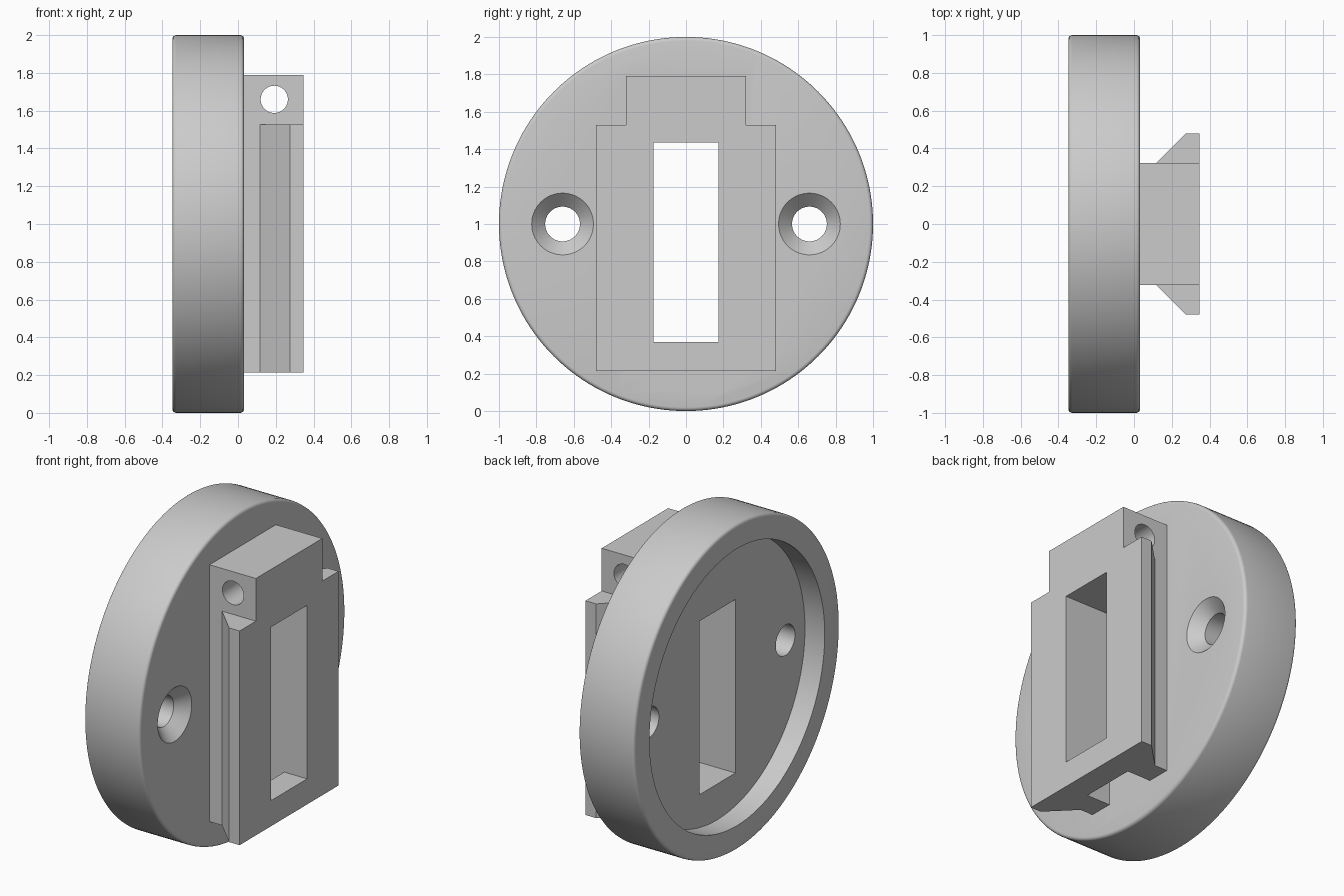
import bpy, math
from mathutils import Matrix

cube = bpy.data.objects.get("Cube")
if cube:
    bpy.data.objects.remove(cube)

grey = bpy.data.materials.new("plain grey")
grey.use_nodes = True
colour = (0.6, 0.6, 0.6, 1)
grey.diffuse_color = colour
grey.node_tree.nodes["Principled BSDF"].inputs["Base Color"].default_value = colour


def make(name, verts, faces):
    mesh = bpy.data.meshes.new(name)
    mesh.from_pydata(verts, [], faces)
    mesh.materials.append(grey)
    obj = bpy.data.objects.new(name, mesh)
    bpy.context.collection.objects.link(obj)
    return obj


def lathe(name, profile, y=0, z=1, sides=64):
    """Solid turned about an x axis; profile runs from -x to +x as (x, radius)."""
    verts, faces = [], []
    for x, r in profile:
        for i in range(sides):
            a = math.tau * i / sides
            verts.append((x, y + r * math.cos(a), z + r * math.sin(a)))
    for k in range(len(profile) - 1):
        for i in range(sides):
            j = (i + 1) % sides
            a, b = k * sides, (k + 1) * sides
            faces.append((a + i, a + j, b + j, b + i))
    last = (len(profile) - 1) * sides
    faces.append(tuple(reversed(range(sides))))
    faces.append(tuple(range(last, last + sides)))
    return make(name, verts, faces)


def prism(name, outline, z0, z1):
    """Counter-clockwise xy outline pulled up in z."""
    n = len(outline)
    verts = [(x, y, z) for z in (z0, z1) for x, y in outline]
    faces = [(i, (i + 1) % n, n + (i + 1) % n, n + i) for i in range(n)]
    faces += [tuple(reversed(range(n))), tuple(range(n, 2 * n))]
    return make(name, verts, faces)


def box(name, x0, x1, y0, y1, z0, z1):
    return prism(name, [(x0, y0), (x1, y0), (x1, y1), (x0, y1)], z0, z1)


def combine(target, tool, operation="DIFFERENCE"):
    """Apply a boolean and remove the tool."""
    tool.hide_render = True
    mod = target.modifiers.new("boolean", "BOOLEAN")
    mod.object, mod.operation, mod.solver = tool, operation, "EXACT"
    bpy.context.view_layer.objects.active = target
    bpy.ops.object.modifier_apply(modifier=mod.name)
    bpy.data.objects.remove(tool)


BACK, FACE, FLOOR, TIP = -0.347, 0.032, -0.213, 0.347
NECK, FLANGE, SLOT = 0.322, 0.48, 0.175
BOTTOM, SHOULDER, TOP = 0.213, 1.528, 1.79

# Round plate with softened rims
soft = 0.02
arc = [(soft * (1 - math.cos(t)), soft * (1 - math.sin(t)))
       for t in (math.pi / 2 * k / 4 for k in range(5))]
profile = [(BACK + d, 1 - inset) for d, inset in arc]
profile += [(FACE - d, 1 - inset) for d, inset in reversed(arc)]
plate = lathe("round_mounting_plate", profile, sides=160)

# Dished back
combine(plate, lathe("recess_cutter", [(BACK - 0.1, 0.85), (FLOOR, 0.85)], sides=128))

# Dovetail block
half = [(TIP, FLANGE), (0.275, FLANGE), (0.117, NECK), (-0.05, NECK)]
outline = half + [(x, -y) for x, y in reversed(half)]
block = prism("dovetail_block", outline, BOTTOM, TOP)
for side in (-1, 1):
    y0, y1 = sorted((side * NECK, side * 0.6))
    combine(block, box("shoulder_cutter", 0, 0.5, y0, y1, SHOULDER, 2))

# Cross hole through the top of the block
hole = lathe("cross_hole_cutter", [(-0.5, 0.072), (0.5, 0.072)], z=0)
hole.data.transform(Matrix.Translation((0.192, 0, 1.66)) @ Matrix.Rotation(math.pi / 2, 4, "Z"))
combine(block, hole)
combine(plate, block, "UNION")

# Through slot and the channel below it
combine(plate, box("slot_cutter", -0.6, 0.6, -SLOT, SLOT, 0.37, 1.435))
combine(plate, box("channel_cutter", FACE, 0.192, -SLOT, SLOT, 0.1, 0.5))

# Countersunk screw holes
for side in (-1, 1):
    sink = [(-0.3, 0.093), (FACE - 0.072, 0.093), (FACE, 0.165), (FACE + 0.02, 0.165)]
    combine(plate, lathe("screw_hole_cutter", sink, y=side * 0.66))

bpy.ops.object.select_all(action="DESELECT")
plate.select_set(True)
bpy.context.view_layer.objects.active = plate
bpy.ops.object.shade_smooth_by_angle(angle=math.radians(30))
